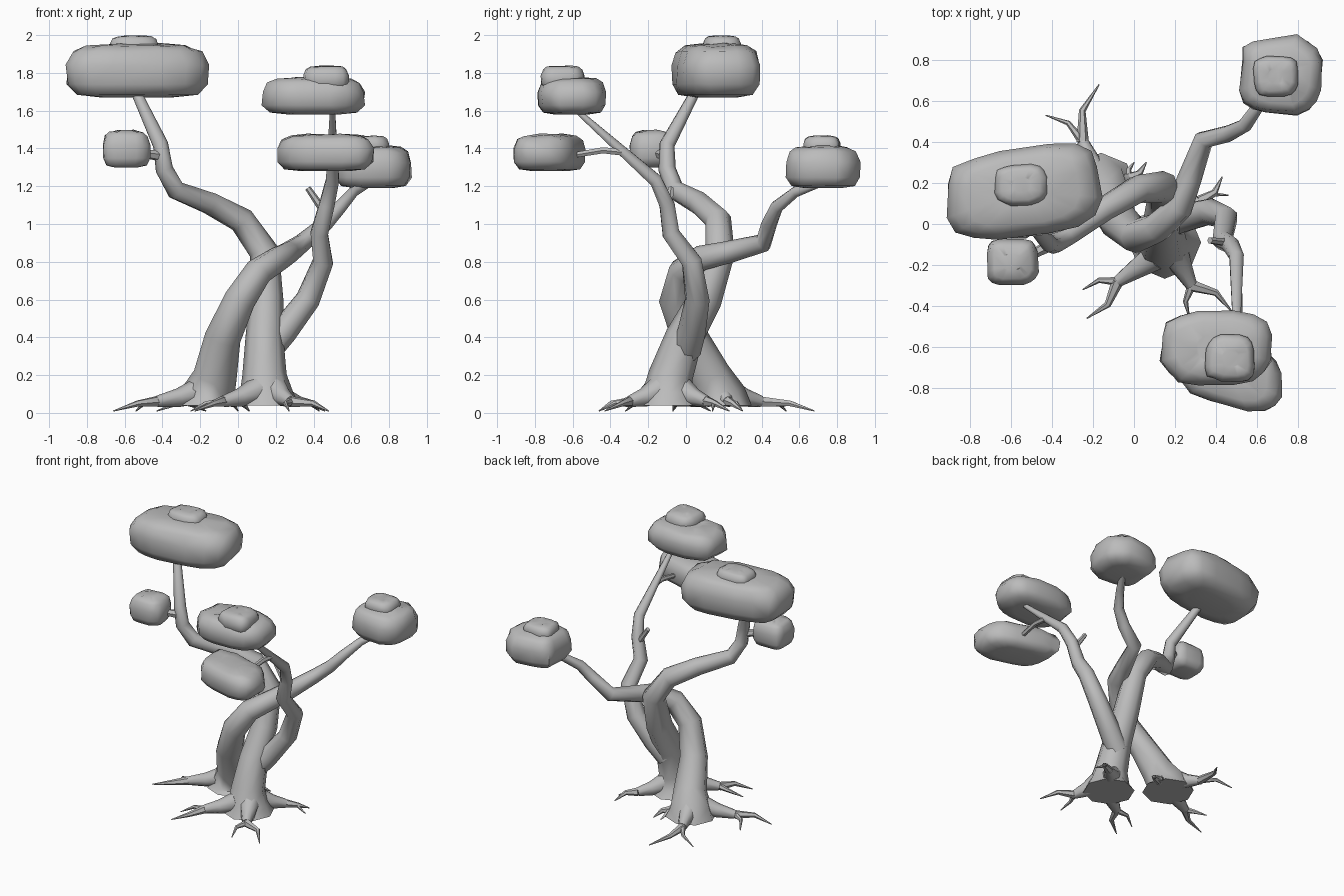
import bpy, bmesh, math, random
from mathutils import Vector

random.seed(4)
old = bpy.data.objects.get("Cube")
if old:
    bpy.data.objects.remove(old, do_unlink=True)

grey = bpy.data.materials.new("plain grey")
grey.use_nodes = True
grey.diffuse_color = (0.5, 0.5, 0.5, 1)
grey.node_tree.nodes["Principled BSDF"].inputs["Base Color"].default_value = grey.diffuse_color
parts = []


def loft(name, rings):
    """Skin a stack of equal rings and cap both ends."""
    bm = bmesh.new()
    loops = [[bm.verts.new(point) for point in ring] for ring in rings]
    count = len(loops[0])
    for low, high in zip(loops, loops[1:]):
        for i in range(count):
            j = (i + 1) % count
            bm.faces.new((low[i], low[j], high[j], high[i]))
    bm.faces.new(loops[0])
    bm.faces.new(loops[-1])
    bmesh.ops.recalc_face_normals(bm, faces=bm.faces)
    bmesh.ops.triangulate(bm, faces=bm.faces)
    mesh = bpy.data.meshes.new(name)
    bm.to_mesh(mesh)
    bm.free()
    mesh.materials.append(grey)
    part = bpy.data.objects.new(name, mesh)
    bpy.context.collection.objects.link(part)
    parts.append(part)


def limb(name, path, thick, thin, flare=0, sides=8):
    """Tube along a path, tapering by distance, with an optional flared foot."""
    centres = [Vector(point) for point in path]
    travelled = [0]
    for here, following in zip(centres, centres[1:]):
        travelled.append(travelled[-1] + (following - here).length)
    rings = []
    side = Vector((1, 0, 0))
    for i, centre in enumerate(centres):
        before = centres[max(i - 1, 0)]
        after = centres[min(i + 1, len(centres) - 1)]
        along = (after - before).normalized()
        side = (side - along * side.dot(along)).normalized()
        other = along.cross(side)
        radius = thick + (thin - thick) * travelled[i] / travelled[-1]
        radius += flare * math.exp(-12 * centre.z)
        turns = [math.tau * k / sides for k in range(sides)]
        rings.append([centre + radius * (side * math.cos(a) + other * math.sin(a)) for a in turns])
    loft(name, rings)


def root(name, base, bend, tip, fork):
    """Root that runs out to a bend, then splits into a kinked tip and a thinner fork."""
    start = Vector((*base, 0.12))
    knee = Vector((*bend, 0.06))
    for label, end, thick in (("tip", tip, 0.03), ("fork", fork, 0.022)):
        end = Vector((*end, 0.01))
        across = (end - knee).cross(Vector((0, 0, 1))) * random.choice((-0.15, 0.15))
        middle = knee.lerp(end, 0.5) + across
        middle.z = 0.05
        limb(name + "_" + label, [knee, middle, end], thick, 0.003, sides=6)
    sag = start.lerp(knee, 0.5) - Vector((0, 0, 0.01))
    limb(name, [start, sag, knee], 0.07, 0.03)


def clump(name, centre, half, bottom, top, lean=0, lumps=0.05, square=0.6):
    """Lumpy flat-bottomed pad of foliage with a rounded-box plan."""
    def bulge(value):
        return math.copysign(abs(value) ** square, value)

    count = 16
    turns = [math.tau * (k + 0.5) / count for k in range(count)]
    swell = [1 + random.uniform(-lumps, lumps) for turn in turns]
    rings = []
    for height, scale in ((0, 0.5), (0.05, 0.84), (0.25, 0.99), (0.6, 1), (0.85, 0.9), (0.96, 0.72), (1, 0.35)):
        ring = []
        for turn, factor in zip(turns, swell):
            reach = scale * (factor + random.uniform(-lumps, lumps) / 2)
            x = half[0] * reach * bulge(math.cos(turn))
            y = half[1] * reach * bulge(math.sin(turn)) + lean * x
            z = bottom + (top - bottom) * height * (1 + random.uniform(-lumps, 0))
            ring.append((centre[0] + x, centre[1] + y, z))
        rings.append(ring)
    loft(name, rings)


# Trunks with flared feet
limb("front_trunk", [
    (0.15, -0.09, 0.04), (0.15, -0.09, 0.1), (0.14, -0.08, 0.2), (0.14, -0.01, 0.4),
    (0.15, 0.1, 0.6), (0.14, 0.18, 0.85), (0.02, 0.17, 1.02), (-0.15, 0.07, 1.11),
    (-0.33, -0.06, 1.18), (-0.39, -0.1, 1.29), (-0.41, -0.1, 1.42),
    (-0.55, 0.06, 1.72)], 0.115, 0.026, flare=0.1)
limb("back_trunk", [
    (-0.16, 0.17, 0.04), (-0.16, 0.17, 0.1), (-0.12, 0.12, 0.2), (-0.08, 0.02, 0.4),
    (0.01, -0.06, 0.6), (0.11, -0.02, 0.75), (0.22, 0.08, 0.82), (0.27, 0.22, 0.85),
    (0.34, 0.41, 0.9), (0.46, 0.44, 1), (0.54, 0.48, 1.09), (0.61, 0.58, 1.17),
    (0.7, 0.72, 1.22)], 0.115, 0.02, flare=0.1)

# Branches and twigs
limb("side_branch", [
    (0.15, 0, 0.33), (0.24, 0.03, 0.43), (0.37, 0.06, 0.6), (0.45, 0.03, 0.8),
    (0.43, -0.08, 0.95), (0.47, -0.1, 1.1), (0.5, -0.16, 1.23), (0.5, -0.6, 1.62)], 0.08, 0.014)
limb("broken_twig", [(0.46, -0.09, 1.06), (0.37, -0.08, 1.19)], 0.022, 0.016, sides=6)
limb("front_twig", [(0.51, -0.34, 1.38), (0.51, -0.44, 1.39), (0.5, -0.62, 1.36)], 0.02, 0.016, sides=6)
limb("left_twig", [(-0.4, -0.1, 1.36), (-0.56, -0.18, 1.38)], 0.03, 0.02, sides=6)

# Roots
root("front_left_root", (0.1, -0.16), (-0.08, -0.28), (-0.23, -0.46), (-0.25, -0.32))
root("front_right_root", (0.2, -0.15), (0.28, -0.3), (0.48, -0.43), (0.27, -0.46))
root("side_root", (0.18, -0.02), (0.32, 0.11), (0.43, 0.23), (0.46, 0.14))
root("left_root", (-0.2, 0.13), (-0.43, 0.03), (-0.66, -0.07), (-0.54, 0.13))
root("back_root", (-0.18, 0.22), (-0.25, 0.4), (-0.17, 0.68), (-0.43, 0.53))
root("inner_root", (-0.1, 0.18), (-0.03, 0.22), (0.06, 0.3), (0, 0.3))

# Foliage pads
clump("large_foliage", (-0.535, 0.16), (0.37, 0.225), 1.67, 1.96, lean=0.13, square=0.65)
clump("upper_foliage", (0.4, -0.605), (0.265, 0.18), 1.58, 1.78, square=0.68)
clump("lower_foliage", (0.46, -0.72), (0.265, 0.165), 1.28, 1.48, lean=-0.25, square=0.65)
clump("back_foliage", (0.715, 0.725), (0.2, 0.19), 1.19, 1.42)
clump("small_foliage", (-0.595, -0.185), (0.125, 0.108), 1.3, 1.5, square=0.5)

# Caps on the pads
clump("large_cap", (-0.55, 0.19), (0.125, 0.1), 1.88, 2)
clump("upper_cap", (0.47, -0.655), (0.12, 0.115), 1.71, 1.84)
clump("back_cap", (0.69, 0.72), (0.11, 0.1), 1.36, 1.47)

# Soft shading with crisp edges
bpy.ops.object.select_all(action="DESELECT")
for part in parts:
    part.select_set(True)
bpy.context.view_layer.objects.active = parts[0]
bpy.ops.object.shade_smooth_by_angle(angle=math.radians(55))
